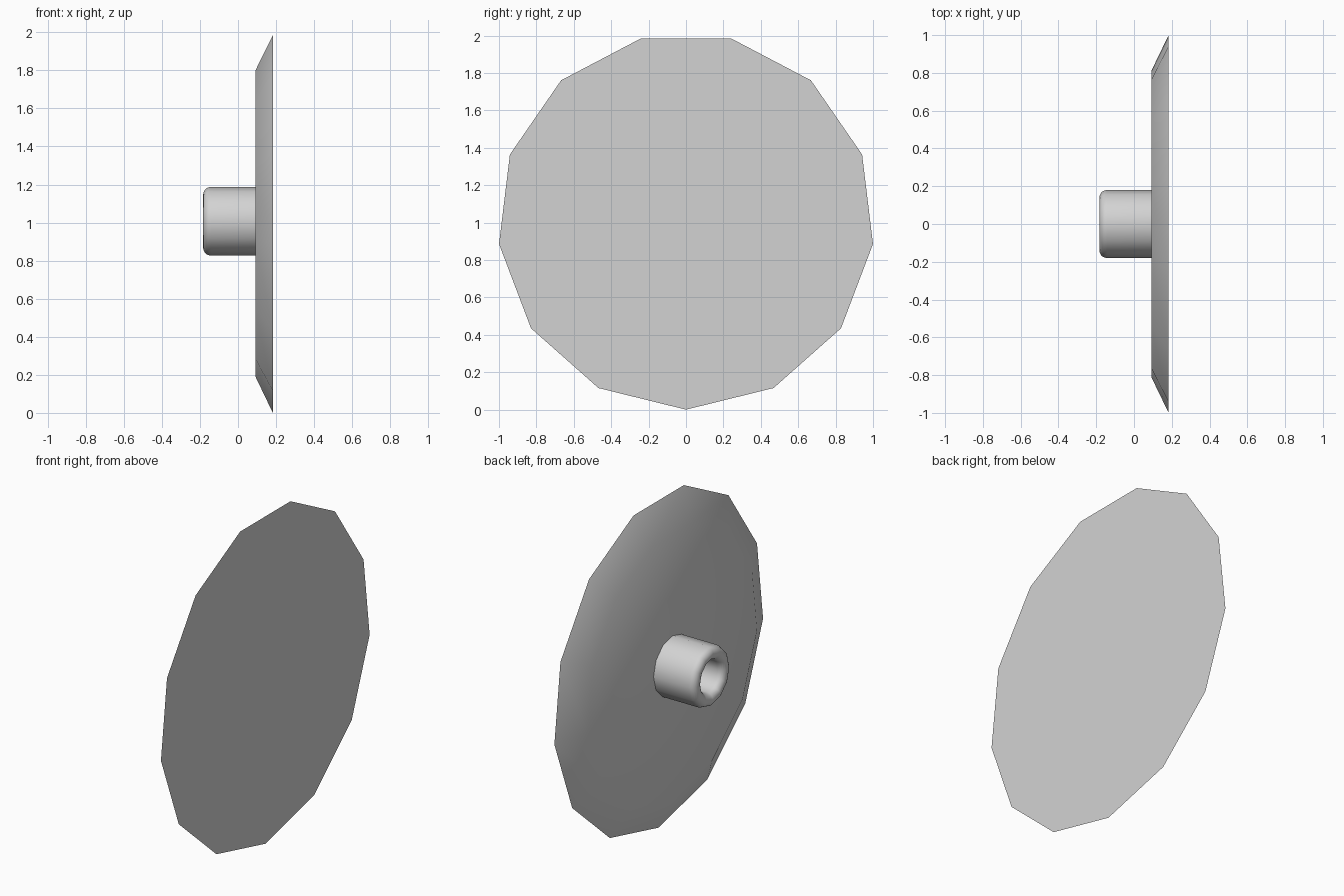
import bpy, bmesh
from math import sin, cos, pi, radians

CENTRE_Z = 1.007

cube = bpy.data.objects.get("Cube")
if cube:
    bpy.data.objects.remove(cube, do_unlink=True)

grey = bpy.data.materials.new("light_grey")
grey.use_nodes = True
colour = (0.65, 0.65, 0.65, 1)
grey.diffuse_color = colour
grey.node_tree.nodes["Principled BSDF"].inputs["Base Color"].default_value = colour


def lathe(name, profile, sides, cap_start=False, cap_end=False):
    """Spin (x, radius) points about the x axis, with a corner at the bottom."""
    bm = bmesh.new()
    rings = []
    for x, r in profile:
        if r == 0:
            rings.append([bm.verts.new((x, 0, CENTRE_Z))] * sides)
            continue
        angles = [2 * pi * i / sides for i in range(sides)]
        rings.append([bm.verts.new((x, r * sin(a), CENTRE_Z - r * cos(a))) for a in angles])
    for a, b in zip(rings, rings[1:]):
        for i in range(sides):
            j = (i + 1) % sides
            corners = dict.fromkeys((a[i], a[j], b[j], b[i]))
            bm.faces.new(list(corners))
    if cap_start:
        bm.faces.new(rings[0])
    if cap_end:
        bm.faces.new(rings[-1])
    bmesh.ops.recalc_face_normals(bm, faces=bm.faces)
    mesh = bpy.data.meshes.new(name)
    bm.to_mesh(mesh)
    bm.free()
    mesh.materials.append(grey)
    obj = bpy.data.objects.new(name, mesh)
    bpy.context.collection.objects.link(obj)
    bpy.ops.object.select_all(action='DESELECT')
    obj.select_set(True)
    bpy.context.view_layer.objects.active = obj
    bpy.ops.object.shade_smooth_by_angle(angle=radians(40))
    return obj


# Wide disc with a sloping rim
lathe("disc", [(0.092, 0), (0.092, 0.817), (0.183, 1.007)], 13, cap_end=True)

# Hollow hub with a rounded lip
lip = 0.04
steps = 10
lip_curve = [(-0.183 + lip - lip * sin(pi * i / steps), 0.14 + lip * cos(pi * i / steps))
             for i in range(steps + 1)]
lathe("hub", [(0.093, 0.18)] + lip_curve + [(0.09, 0.10)], 12, cap_start=True, cap_end=True)
